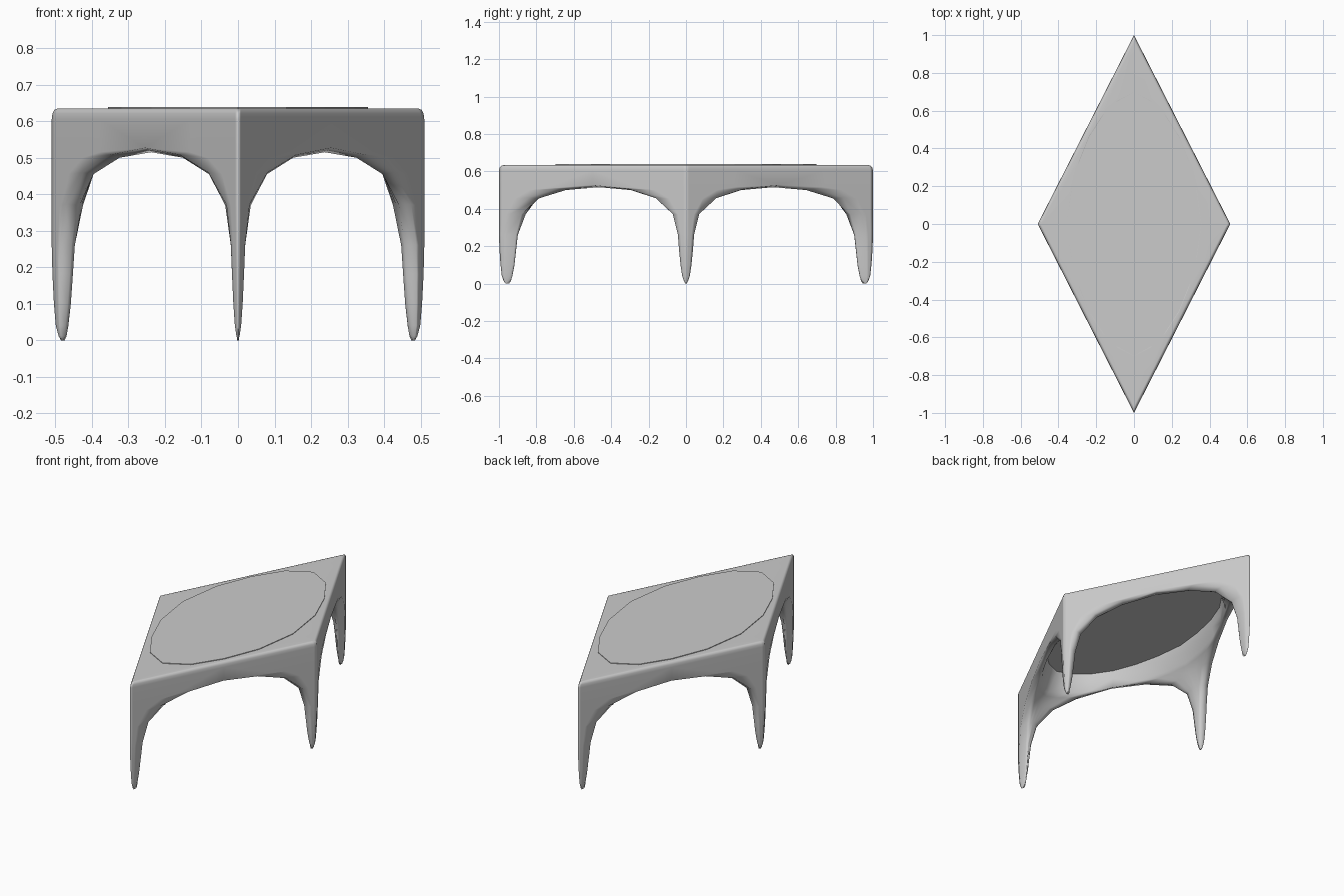
import bpy, bmesh, math

if "Cube" in bpy.data.objects:
    bpy.data.objects.remove(bpy.data.objects["Cube"])

HX, HY, TOP = 0.51, 1.0, 0.635   # rhombus half diagonals, table height


def rhombus(u, v, z):
    """Unit square coordinates to the rhombus plan."""
    return ((u + v) * HX / 2, (u - v) * HY / 2, z)


def make_object(name, bm, smooth):
    bmesh.ops.remove_doubles(bm, verts=bm.verts, dist=0.0005)
    bmesh.ops.recalc_face_normals(bm, faces=bm.faces)
    for f in bm.faces:
        f.smooth = smooth
    me = bpy.data.meshes.new(name)
    bm.to_mesh(me)
    bm.free()
    ob = bpy.data.objects.new(name, me)
    bpy.context.collection.objects.link(ob)
    return ob


def mirrored(half, tip):
    """Half profile on one wall, tip on the diagonal, then the other wall."""
    return half + [tip] + [(b, a, z) for a, b, z in reversed(half)]


# Sections are measured as distances (a, b) inward from the corner
def outer(z, e, d, lift=0.0):
    near = e + min(0.03, 0.2 * (d - e))
    far = max(d - 0.08 * (1 - d), e + 0.6 * (d - e))
    return mirrored([(e, far, z + lift * d), (e, (near + far) / 2, z), (e, near, z)], (e, e, z))


def inner(z, d, m, lip):
    k = 0.16 * (d - 0.3)
    ca, cb = (lip + m) / 2 - k, (d + m) / 2 - 0.3 * k
    half = []
    for t in (0, 1 / 3, 2 / 3):
        w0, w1, w2 = (1 - t) ** 2, 2 * t * (1 - t), t * t
        half.append((w0 * lip + w1 * ca + w2 * m, w0 * d + w1 * cb + w2 * m, z))
    return mirrored(half, (m, m, z))


# Leg rows from foot to arch crown: height, outer inset, lip distance, inner diagonal
ROWS = [(0.0, 0.05, 0.06, 0.06), (0.012, 0.037, 0.074, 0.072),
        (0.04, 0.022, 0.09, 0.083), (0.1, 0.012, 0.11, 0.098),
        (0.18, 0.004, 0.128, 0.11), (0.26, 0, 0.145, 0.122),
        (0.37, 0, 0.205, 0.168), (0.455, 0, 0.38, 0.225),
        (0.5, 0, 0.66, 0.255), (0.515, 0, 1.0, 0.268)]

# Frame: four legs growing into arched walls and a top rim
bm = bmesh.new()
for su in (1, -1):
    for sv in (1, -1):
        slim = 1 if su != sv else 0      # front and back legs sit closer to the tips

        def put(pts):
            return [bm.verts.new(rhombus(su * (1 - a), sv * (1 - b), z)) for a, b, z in pts]

        def stitch(p, q, closed=False):
            n = len(p)
            for i in range(n if closed else n - 1):
                j = (i + 1) % n
                bm.faces.new((p[i], p[j], q[j], q[i]))

        prev = None
        for z, e, d, m in ROWS:
            s = slim * (1 - d)
            e, d, m = e * (1 - 0.3 * slim), d - 0.02 * s, m - 0.032 * s * min(1, m / 0.12)
            o = put(outer(z, e, d, 0.012))
            i = put(inner(z, d, m, min(0.068 - 0.02 * s, e + 0.5 * (d - e))))
            ring = o + i[::-1]
            if prev is None:
                bm.faces.new(ring)
            else:
                stitch(prev, ring, True)
            prev = ring
        # rounded top edge, rim and opening wall
        chain = [o] + [put(outer(z, e, 1.0)) for z, e in
                       ((0.605, 0), (0.621, 0.004), (0.631, 0.014), (TOP, 0.034))]
        chain += [put(inner(z, 1.0, m, lip)) for z, m, lip in
                  ((TOP, 0.30, 0.066), (TOP, 0.34, 0.085),
                   (0.605, 0.335, 0.085), (0.57, 0.305, 0.078))]
        chain.append(i)
        for p, q in zip(chain, chain[1:]):
            stitch(p, q)
frame = make_object("table_frame", bm, True)
frame.modifiers.new("even_shading", 'WEIGHTED_NORMAL')

# Inset panel filling the opening
bm = bmesh.new()
loops = []
for z in (0.615, 0.6385):
    loop = []
    for k in range(16):
        t = math.tau * k / 16
        r = 0.957 - 0.03 * math.cos(4 * t)
        loop.append(bm.verts.new(rhombus(r * math.cos(t), r * math.sin(t), z)))
    bm.faces.new(loop)
    loops.append(loop)
for k in range(16):
    j = (k + 1) % 16
    bm.faces.new((loops[0][k], loops[0][j], loops[1][j], loops[1][k]))
make_object("top_panel", bm, False)
